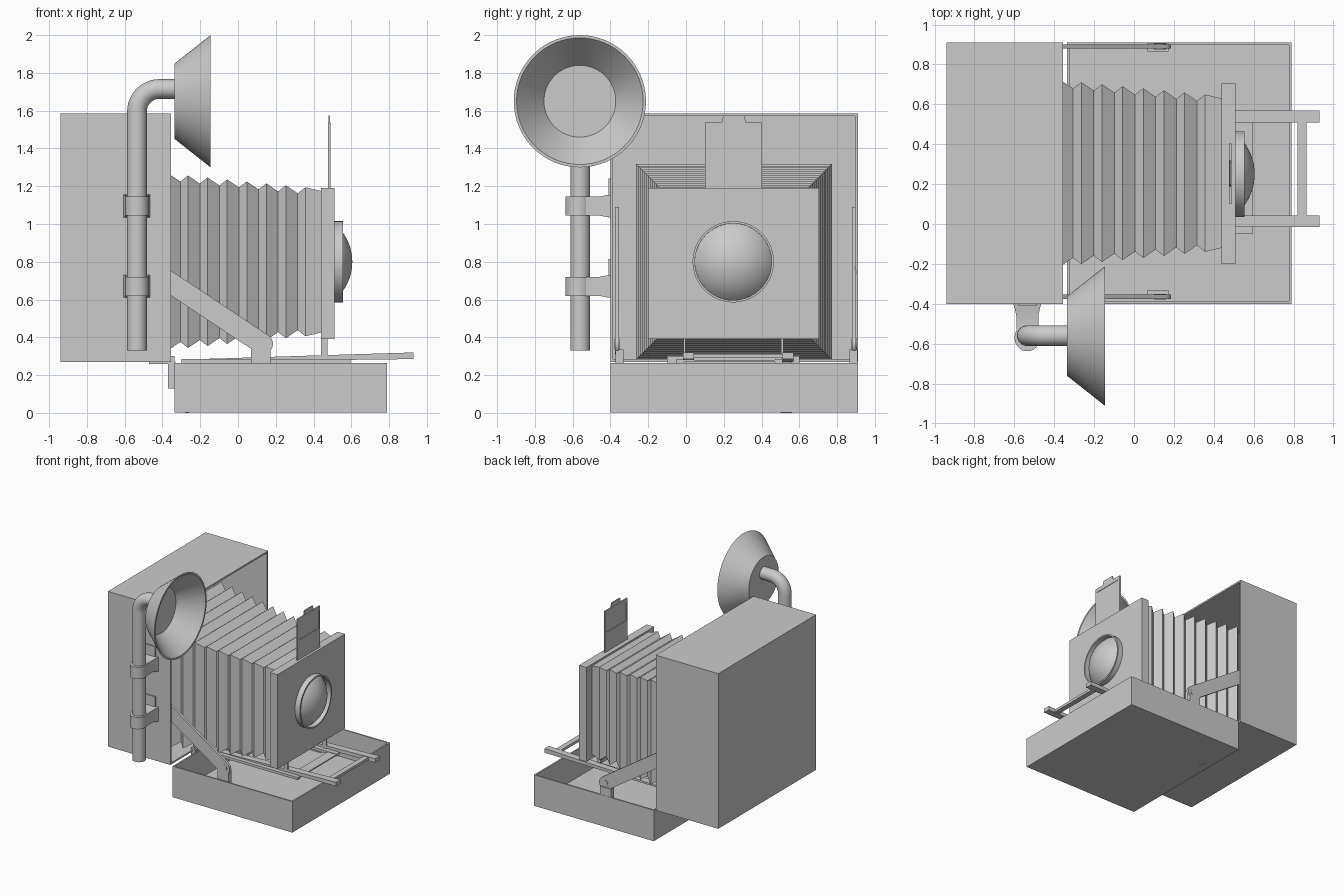
import bpy, bmesh, math
from mathutils import Vector

if "Cube" in bpy.data.objects:
    bpy.data.objects.remove(bpy.data.objects["Cube"])

grey = bpy.data.materials.new("plain_grey")
grey.diffuse_color = (0.6, 0.6, 0.6, 1)
grey.use_nodes = True
grey.node_tree.nodes["Principled BSDF"].inputs["Base Color"].default_value = grey.diffuse_color


def finish(name, bm, smooth=False):
    bmesh.ops.recalc_face_normals(bm, faces=bm.faces)
    me = bpy.data.meshes.new(name)
    bm.to_mesh(me)
    bm.free()
    me.materials.append(grey)
    if smooth:
        me.shade_smooth()
        me.set_sharp_from_angle(angle=math.radians(35))
    ob = bpy.data.objects.new(name, me)
    bpy.context.collection.objects.link(ob)
    return ob


def cube(bm, lo, hi):
    vs = bmesh.ops.create_cube(bm, size=1)["verts"]
    for v in vs:
        v.co = [lo[i] if v.co[i] < 0 else hi[i] for i in range(3)]


def box(name, x, y, z):
    bm = bmesh.new()
    cube(bm, (x[0], y[0], z[0]), (x[1], y[1], z[1]))
    return finish(name, bm)


def open_box(name, x, y, z, axis, wall, depth):
    """Box with a hollow cut in from its + side along the given axis."""
    bm = bmesh.new()
    cube(bm, (x[0], y[0], z[0]), (x[1], y[1], z[1]))
    bmesh.ops.recalc_face_normals(bm, faces=bm.faces)
    face = max(bm.faces, key=lambda f: f.calc_center_median()[axis])
    bmesh.ops.inset_individual(bm, faces=[face], thickness=wall)
    new = bmesh.ops.extrude_discrete_faces(bm, faces=[face])["faces"][0]
    for v in new.verts:
        v.co[axis] -= depth
    return finish(name, bm)


def loft(name, rings, smooth=True, cap=True, loop=False):
    """Skin a list of rings of points."""
    bm = bmesh.new()
    vs = [[bm.verts.new(p) for p in r] for r in rings]
    n = len(vs[0])
    pairs = list(zip(vs, vs[1:])) + ([(vs[-1], vs[0])] if loop else [])
    for a, b in pairs:
        for i in range(n):
            j = (i + 1) % n
            bm.faces.new((a[i], a[j], b[j], b[i]))
    if cap and not loop:
        bm.faces.new(vs[0])
        bm.faces.new(vs[-1])
    return finish(name, bm, smooth)


def lathe_x(name, profile, cy, cz, n=64, **kw):
    """Turn (x, radius) points round an x-parallel axis."""
    ang = [2 * math.pi * i / n for i in range(n)]
    return loft(name, [[(x, cy + r * math.cos(a), cz + r * math.sin(a)) for a in ang]
                       for x, r in profile], **kw)


def prism(name, pts, y0, y1):
    """Outline in x and z, extruded along y."""
    return loft(name, [[(x, y, z) for x, z in pts] for y in (y0, y1)])


# Camera body and fold-down bed, both hollow boxes
open_box("camera_body", (-0.94, -0.355), (-0.40, 0.91), (0.27, 1.585), 0, 0.02, 0.565)
open_box("bed_tray", (-0.335, 0.79), (-0.40, 0.91), (0.003, 0.265), 2, 0.018, 0.235)
box("hinge_leaf", (-0.37, -0.335), (-0.1, 0.6), (0.13, 0.30))
box("hinge_plate", (-0.47, -0.33), (-0.1, 0.6), (0.26, 0.272))

# Tapering pleated bellows
rings = []


def bellows_ring(x, dip):
    h = 0.455 - 0.1 * (x + 0.25) - dip
    rings.append([(x, 0.255 + sy * h, 0.80 + sz * h)
                  for sy, sz in ((-1, -1), (1, -1), (1, 1), (-1, 1))])


for k in range(13):
    peak = -0.885 + k * 0.1035
    bellows_ring(peak, 0)
    if k < 12:
        bellows_ring(peak + 0.062, 0.036)
bellows_ring(0.445, 0.012)
loft("bellows", rings, smooth=False, cap=False)

# Front standard, legs and lens
box("front_standard", (0.44, 0.51), (-0.20, 0.705), (0.39, 1.19))
for y in (-0.008, 0.51):
    box("standard_leg", (0.44, 0.475), (y - 0.006, y + 0.006), (0.28, 0.40))
lathe_x("lens_ring", [(0.505, 0.215), (0.555, 0.215), (0.555, 0.203), (0.505, 0.203)],
        0.25, 0.80, loop=True)
R = 0.265
dome = [(0.605 - R + R * math.cos(t), R * math.sin(t))
        for t in [0.86 * (1 - i / 12) + 0.01 for i in range(13)]]
lathe_x("lens_dome", dome, 0.25, 0.80)

# Pop-up viewfinder: thin plate, window frame and tab
box("finder_plate", (0.480, 0.485), (0.11, 0.395), (1.19, 1.53))
for n, y, z in (("side", (0.10, 0.118), (1.19, 1.538)), ("side", (0.385, 0.403), (1.19, 1.538)),
                ("top", (0.118, 0.385), (1.505, 1.538)), ("lower", (0.118, 0.385), (1.19, 1.355))):
    box("finder_frame_" + n, (0.477, 0.489), y, z)
tab = [(0.188, 1.535), (0.318, 1.535), (0.308, 1.575), (0.198, 1.575)]
loft("finder_tab", [[(x, y, z) for y, z in tab] for x in (0.479, 0.487)])

# Focusing rails: fixed lower frame and sliding upper frame
for y in (-0.05, 0.47):
    box("lower_rail", (-0.30, 0.595), (y, y + 0.04), (0.262, 0.284))
box("lower_rail_crossbar", (0.51, 0.595), (-0.05, 0.51), (0.270, 0.280))
box("rail_support", (-0.28, -0.26), (0.50, 0.56), (0.0, 0.275))
for y in (-0.015, 0.51):
    prism("sliding_rail", [(-0.30, 0.270), (0.93, 0.285), (0.93, 0.32), (-0.30, 0.282)], y, y + 0.058)
box("sliding_rail_crossbar", (0.82, 0.865), (0.04, 0.515), (0.29, 0.312))

# Side struts and their brackets
a, b = Vector((0.13, 0.365)), Vector((-0.89, 1.043))
d = (b - a).normalized()
w = Vector((-d.y, d.x)) * 0.055
arc = [a + w * math.cos(t) - d * 0.055 * math.sin(t)
       for t in [math.pi * i / 12 for i in range(13)]]
outline = [tuple(p) for p in [b + w] + arc + [b - w]]
for s, y in (("front", -0.365), ("rear", 0.89)):
    prism("strut_" + s, outline, y - 0.011, y + 0.011)
    inner = (y - 0.008, y + 0.035) if s == "front" else (y - 0.025, y + 0.018)
    box("strut_bracket_" + s, (0.068, 0.172), inner, (0.02, 0.335))
    n = 24
    loft("strut_pin_" + s, [[(0.13 + 0.03 * math.cos(6.28319 * i / n), yy,
                              0.365 + 0.03 * math.sin(6.28319 * i / n)) for i in range(n)]
                            for yy in (y - 0.014, y + 0.014)])

# Flash tube: straight handle, elbow, horizontal neck
cx, cy, r, bend, n = -0.535, -0.56, 0.052, 0.12, 32
path = [(cx, 0.33, 0.0)]
for i in range(13):
    t = math.pi / 2 * i / 12
    path.append((cx + bend * (1 - math.cos(t)), 1.715 - bend + bend * math.sin(t), t))
path.append((-0.33, 1.715, math.pi / 2))
loft("flash_tube", [[(px + r * math.cos(q) * math.cos(t), cy + r * math.sin(q),
                      pz - r * math.cos(q) * math.sin(t))
                     for q in [2 * math.pi * i / n for i in range(n)]] for px, pz, t in path])

# Flash reflector: hollow cone with a flat back
lathe_x("flash_reflector", [(-0.322, 0.19), (-0.145, 0.335), (-0.145, 0.35), (-0.335, 0.20)],
        -0.562, 1.65)

# Clamps holding the tube to the body
for z in (1.095, 0.67):
    ring = [2 * math.pi * i / n for i in range(n)]
    loft("clamp_collar", [[(cx + 0.064 * math.cos(t), cy - 0.01 + 0.068 * math.sin(t), zz)
                           for t in ring] for zz in (z - 0.05, z + 0.05)])
    # arm flares towards the body
    arm = [[(cx + sx * hx, y, z + sz * hz) for sx, sz in ((-1, -1), (1, -1), (1, 1), (-1, 1))]
           for y, hx, hz in ((-0.53, 0.055, 0.05), (-0.46, 0.055, 0.05),
                             (-0.42, 0.064, 0.058), (-0.40, 0.07, 0.06))]
    loft("clamp_arm", arm)
    box("clamp_plate", (-0.58, -0.49), (-0.41, -0.399), (z - 0.06, z + 0.145))
